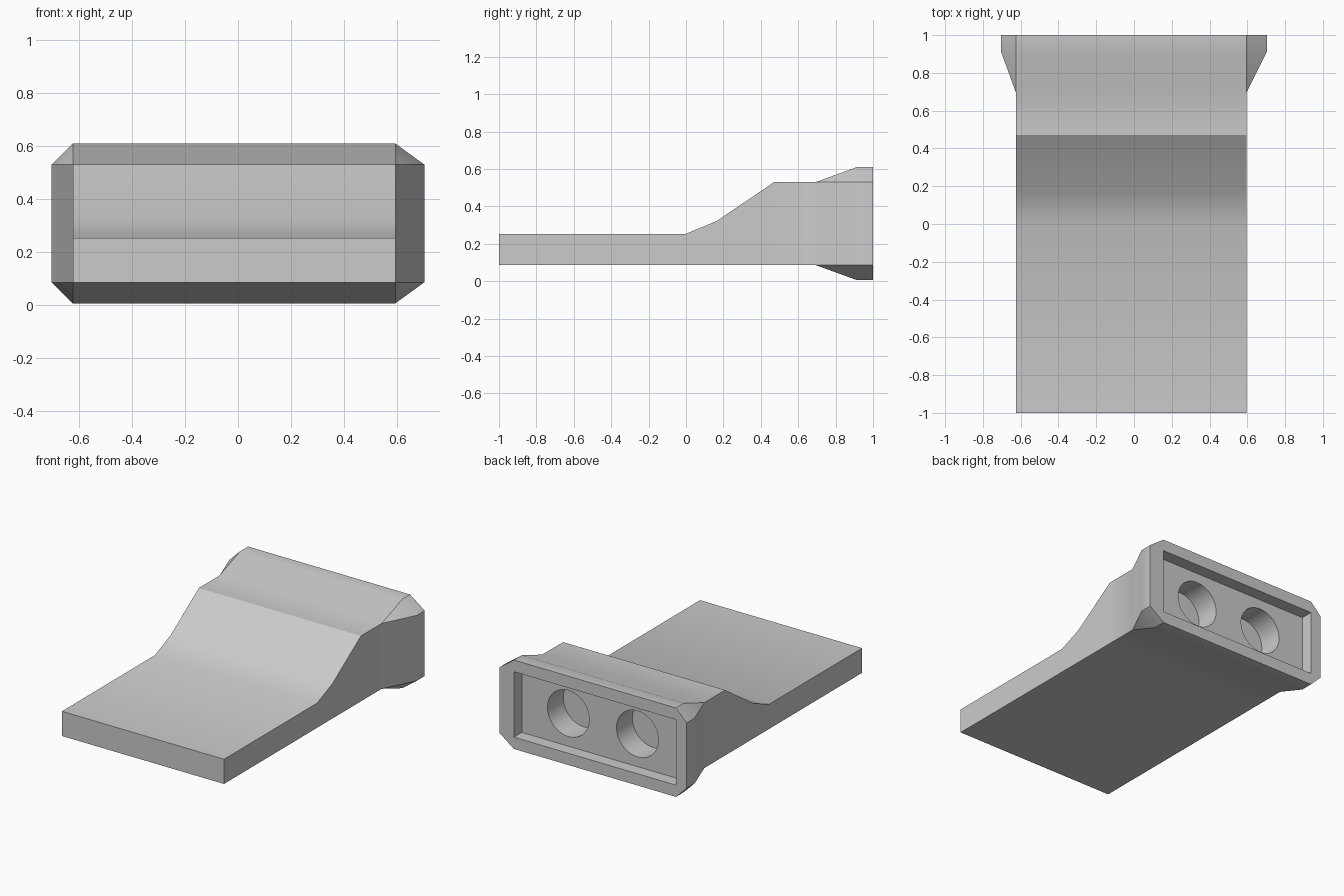
import bpy
import bmesh
import math
from mathutils import Matrix

cube = bpy.data.objects.get("Cube")
if cube:
    bpy.data.objects.remove(cube)

LEFT, RIGHT, BASE, TOP = -0.625, 0.595, 0.085, 0.53
COLLAR_X, COLLAR_Z = 0.705, 0.08
FLOOR_Y, BACK_Y = 0.915, 1.0
HOLE_R, HOLE_DEPTH = 0.157, 0.17

grey = bpy.data.materials.new("plain grey")
grey.use_nodes = True
grey.diffuse_color = (0.6, 0.6, 0.6, 1)
grey.node_tree.nodes["Principled BSDF"].inputs["Base Color"].default_value = grey.diffuse_color


def ring(bm, y, top=TOP, flare=0):
    """Cross-section with eight corners; without flare it collapses to a rectangle."""
    lo, hi = BASE - COLLAR_Z * flare, top + COLLAR_Z * flare
    xl = LEFT + (-COLLAR_X - LEFT) * flare
    xr = RIGHT + (COLLAR_X - RIGHT) * flare
    points = [(LEFT, lo), (RIGHT, lo), (xr, BASE), (xr, top),
              (RIGHT, hi), (LEFT, hi), (xl, top), (xl, BASE)]
    return [bm.verts.new((x, y, z)) for x, z in points]


# Wedge body, flared collar and rear pocket, lofted from front to back
bm = bmesh.new()
rings = [ring(bm, y, top) for y, top in
         [(-1, 0.253), (0, 0.253), (0.165, 0.322), (0.472, TOP), (0.695, TOP)]]
rings += [ring(bm, FLOOR_Y, flare=1), ring(bm, BACK_Y, flare=1),
          ring(bm, BACK_Y), ring(bm, FLOOR_Y)]
for a, b in zip(rings, rings[1:]):
    for i in range(8):
        j = (i + 1) % 8
        bm.faces.new((a[i], a[j], b[j], b[i]))
bm.faces.new(rings[0])
bm.faces.new(rings[-1])
bmesh.ops.remove_doubles(bm, verts=bm.verts, dist=0.0005)
bmesh.ops.recalc_face_normals(bm, faces=bm.faces)
mesh = bpy.data.meshes.new("wedge_body")
bm.to_mesh(mesh)
bm.free()
mesh.materials.append(grey)
body = bpy.data.objects.new("wedge_body", mesh)
bpy.context.collection.objects.link(body)
bpy.context.view_layer.objects.active = body
body.select_set(True)

# Two round sockets sunk into the pocket floor
bm = bmesh.new()
for side in (-1, 1):
    start, end = FLOOR_Y - HOLE_DEPTH, FLOOR_Y + 0.04
    place = (Matrix.Translation(((LEFT + RIGHT) / 2 + side * 0.26, (start + end) / 2, (BASE + TOP) / 2))
             @ Matrix.Rotation(math.pi / 2, 4, "X"))
    bmesh.ops.create_cone(bm, cap_ends=True, segments=48, radius1=HOLE_R,
                          radius2=HOLE_R, depth=end - start, matrix=place)
cut_mesh = bpy.data.meshes.new("socket_cutter")
bm.to_mesh(cut_mesh)
bm.free()
cut_mesh.materials.append(grey)
cutter = bpy.data.objects.new("socket_cutter", cut_mesh)
cutter.hide_render = True
bpy.context.collection.objects.link(cutter)

cut = body.modifiers.new("sockets", "BOOLEAN")
cut.operation = "DIFFERENCE"
cut.solver = "EXACT"
cut.object = cutter
bpy.ops.object.modifier_apply(modifier=cut.name)
bpy.data.objects.remove(cutter)

bpy.ops.object.shade_smooth_by_angle(angle=math.radians(30))
